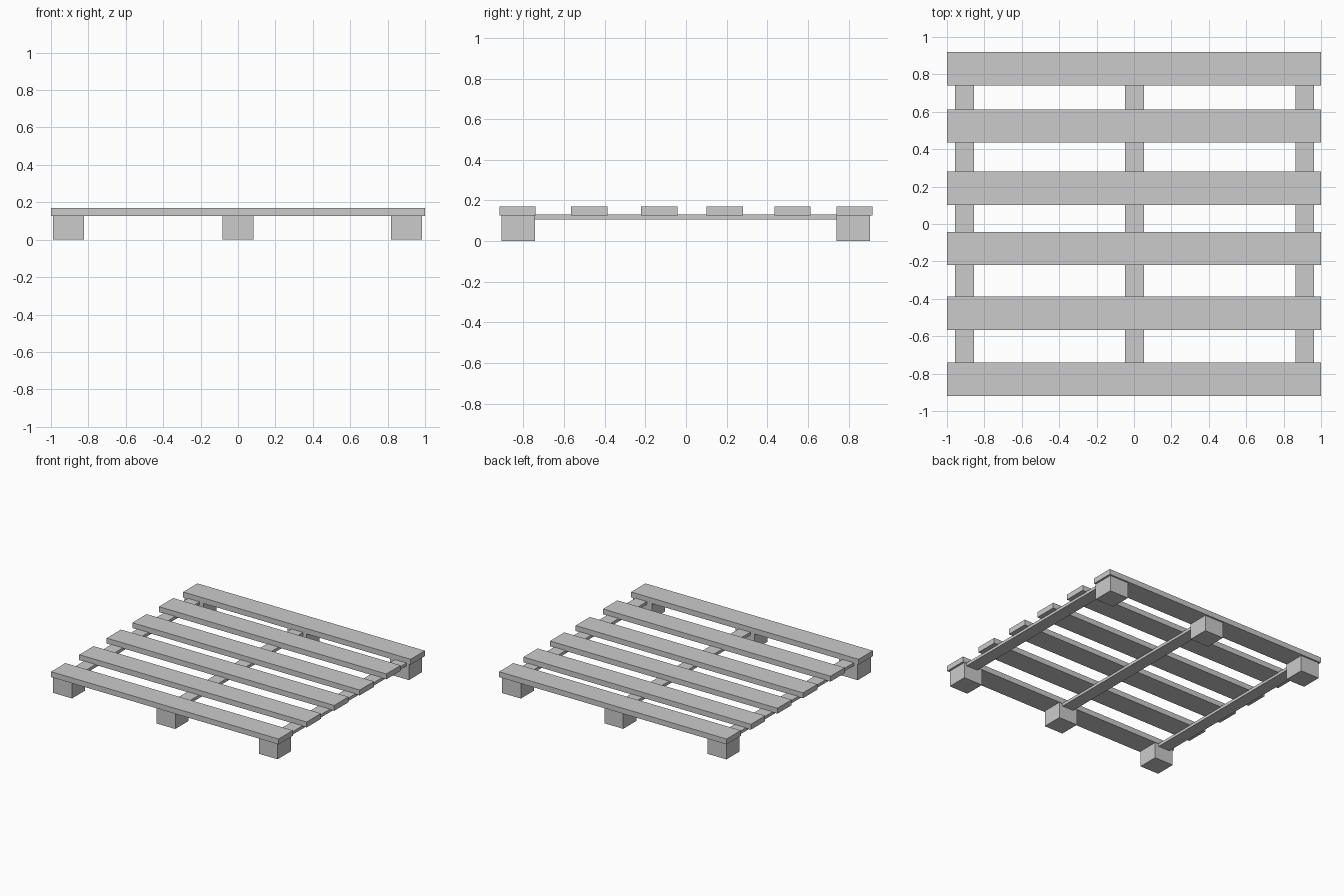
import bpy

if "Cube" in bpy.data.objects:
    bpy.data.objects.remove(bpy.data.objects["Cube"])


def box(name, x, y, z):
    """Add a box from its (min, max) extents on each axis."""
    spans = (x, y, z)
    bpy.ops.mesh.primitive_cube_add(size=1, location=[(a + b) / 2 for a, b in spans])
    obj = bpy.context.object
    obj.name = name
    obj.scale = [b - a for a, b in spans]
    bpy.ops.object.transform_apply(location=False, rotation=False, scale=True)
    return obj


def around(centre, width):
    return (centre - width / 2, centre + width / 2)


SLAT_BOTTOM, TOP = 0.127, 0.17

# Deck slats, running left to right
for i, y in enumerate((-0.829, -0.476, -0.131, 0.190, 0.524, 0.829), 1):
    box(f"deck_slat_{i}", (-1, 1), around(y, 0.179), (SLAT_BOTTOM, TOP))

# Foot blocks under the front and back slats
for row, y in (("front", -0.825), ("back", 0.823)):
    for side, x in (("left", -0.907), ("middle", 0.001), ("right", 0.901)):
        box(f"{row}_{side}_block", around(x, 0.166), around(y, 0.165), (0, SLAT_BOTTOM))

# Thin stringers joining each front block to its back block
for side, x in (("left", -0.907), ("middle", 0.003), ("right", 0.913)):
    box(f"{side}_stringer", around(x, 0.101), (-0.748, 0.746), (0.107, 0.131))
